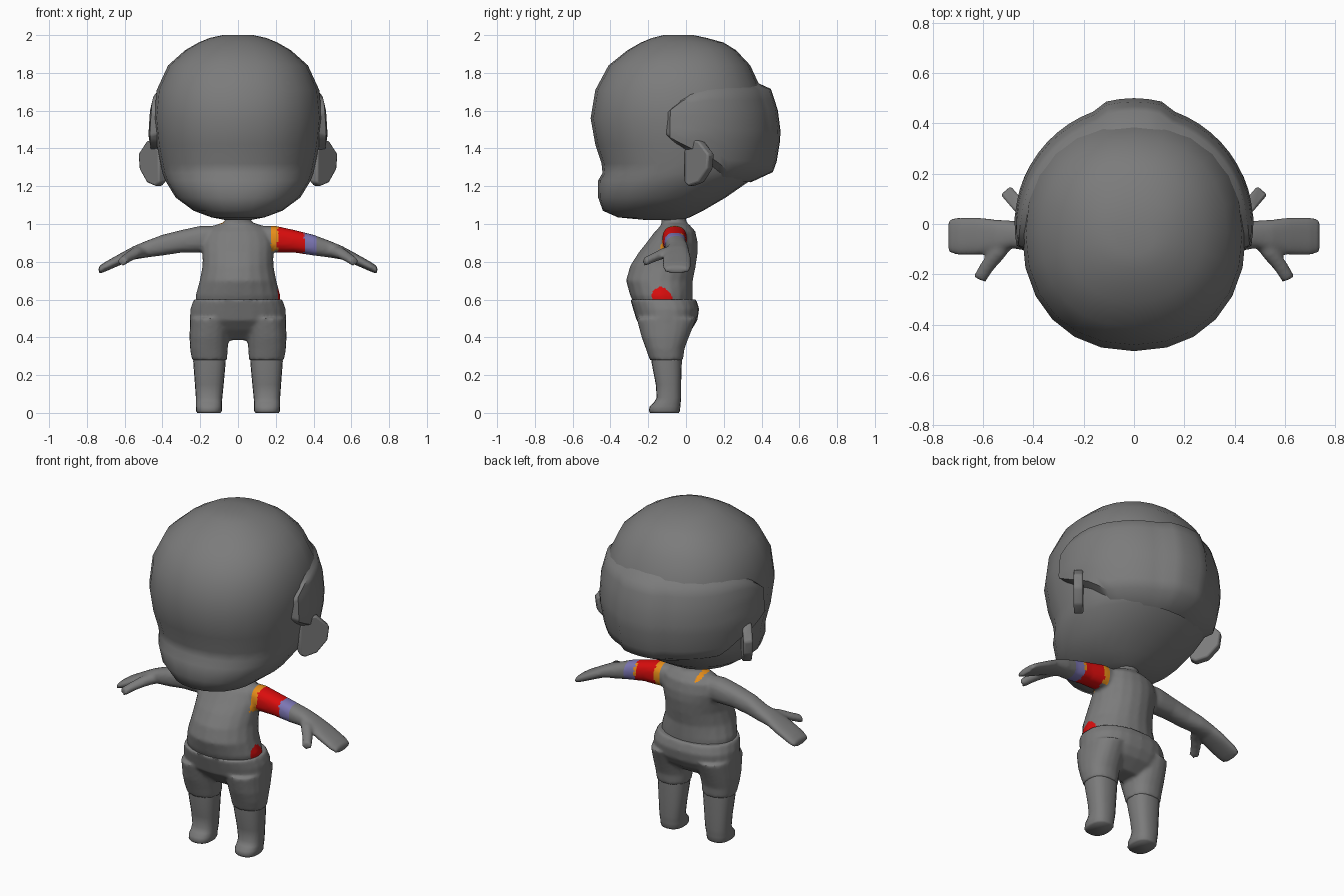
import bpy, bmesh
from math import sin, cos, pi, radians
from mathutils import Vector

cube = bpy.data.objects.get("Cube")
if cube:
    bpy.data.objects.remove(cube, do_unlink=True)


def material(name, color):
    m = bpy.data.materials.new(name)
    m.use_nodes = True
    m.diffuse_color = (*color, 1)
    m.node_tree.nodes["Principled BSDF"].inputs["Base Color"].default_value = (*color, 1)
    return m


grey = material("plain grey", (0.2, 0.2, 0.2))
red = material("sleeve red", (0.7, 0.004, 0.004))
orange = material("trim orange", (0.8, 0.27, 0.01))
purple = material("band purple", (0.2, 0.18, 0.45))


def finish(name, bm, angle=60):
    bmesh.ops.recalc_face_normals(bm, faces=bm.faces)
    me = bpy.data.meshes.new(name)
    bm.to_mesh(me)
    bm.free()
    me.materials.append(grey)
    ob = bpy.data.objects.new(name, me)
    bpy.context.collection.objects.link(ob)
    bpy.ops.object.select_all(action='DESELECT')
    ob.select_set(True)
    bpy.context.view_layer.objects.active = ob
    bpy.ops.object.shade_smooth_by_angle(angle=radians(angle))
    return ob


def loft(bm, sections, n=20, side=1, p=2.0):
    """Skin closed rings given as (centre, u axis, v axis)."""
    def pw(a):
        return abs(a) ** (2 / p) * (1 if a > 0 else -1)
    rings = []
    for c, u, v in sections:
        ring = []
        for i in range(n):
            a = 2 * pi * i / n
            q = Vector(c) + Vector(u) * pw(cos(a)) + Vector(v) * pw(sin(a))
            ring.append(bm.verts.new((q.x * side, q.y, q.z)))
        rings.append(ring)
    for r, s in zip(rings, rings[1:]):
        for i in range(n):
            bm.faces.new((r[i], r[i - 1], s[i - 1], s[i]))
    bm.faces.new(rings[0])
    bm.faces.new(rings[-1])


def level(z, w, front, back, x=0):
    """Horizontal section from half width and front/back limits."""
    return (x, (front + back) / 2, z), (w, 0, 0), (0, (back - front) / 2, 0)


def fuse(ob, voxel, rounds):
    """Blend overlapping volumes into one smooth skin."""
    m = ob.modifiers.new("fuse", 'REMESH')
    m.mode = 'VOXEL'
    m.voxel_size = voxel
    s = ob.modifiers.new("soften", 'SMOOTH')
    s.iterations = rounds
    deps = bpy.context.evaluated_depsgraph_get()
    me = bpy.data.meshes.new_from_object(ob.evaluated_get(deps))
    ob.modifiers.clear()
    ob.data = me
    me.materials.clear()
    me.materials.append(grey)
    me.polygons.foreach_set("use_smooth", [True] * len(me.polygons))


def interp(table, x):
    for (a, *va), (b, *vb) in zip(table, table[1:]):
        if x <= b:
            k = max(0, (x - a) / (b - a))
            return [i + (j - i) * k for i, j in zip(va, vb)]
    return table[-1][1:]


# Head
bm = bmesh.new()
loft(bm, [level(*r) for r in (
    (2.0, .08, -.12, .04), (1.985, .15, -.18, .11), (1.96, .21, -.24, .2),
    (1.92, .28, -.31, .265), (1.84, .37, -.41, .34), (1.71, .43, -.48, .4),
    (1.56, .445, -.505, .43), (1.42, .43, -.48, .42), (1.32, .41, -.447, .4),
    (1.27, .4, -.442, .38), (1.23, .385, -.465, .34), (1.14, .33, -.465, .21),
    (1.07, .235, -.44, .09), (1.035, .14, -.36, .02), (1.02, .06, -.2, -.03))],
    n=24, p=2.2)
finish("head", bm)

# Hair shell wrapped round the back, its border tucked into the head
bm = bmesh.new()
cols, rows, reach = 32, 10, radians(107)
radii = ((1.2, .39, .39), (1.3, .445, .45), (1.47, .475, .478),
         (1.6, .467, .462), (1.73, .435, .42), (1.78, .4, .38))
edges = ((0, 1.22, 1.77), (60, 1.23, 1.76), (75, 1.32, 1.74), (90, 1.38, 1.7), (107, 1.48, 1.57))
grid = []
for i in range(cols + 1):
    t = reach * (2 * i / cols - 1)
    low, high = interp(edges, abs(t) * 180 / pi)
    line = []
    for j in range(rows + 1):
        z = low + (high - low) * j / rows
        w, d = interp(radii, z)
        if i in (0, cols) or j in (0, rows):
            w, d = w - .06, d - .06
        elif abs(t) < .3:
            d += .025
        line.append(bm.verts.new((w * sin(t), d * cos(t), z)))
    grid.append(line)
for a, b in zip(grid, grid[1:]):
    for j in range(rows):
        bm.faces.new((a[j], b[j], b[j + 1], a[j + 1]))
finish("back_hair", bm, 50)

# Ears: thin plates swept outward and back
outline = ((0, 1.38), (.03, 1.45), (.1, 1.44), (.17, 1.37), (.16, 1.29), (.1, 1.22), (.03, 1.2), (0, 1.22))
for name, s in (("left_ear", 1), ("right_ear", -1)):
    bm = bmesh.new()
    out, thick = Vector((.65, .76, 0)), Vector((.76, -.65, 0)) * .026
    base = Vector((.4, .005, 0))
    sheets = []
    for k in (-1, 1):
        pts = [base + out * u + thick * k + Vector((0, 0, z)) for u, z in outline]
        sheets.append([bm.verts.new((q.x * s, q.y, q.z)) for q in pts])
        bm.faces.new(sheets[-1])
    a, b = sheets
    for i in range(len(a)):
        bm.faces.new((a[i], a[i - 1], b[i - 1], b[i]))
    bev = finish(name, bm, 50).modifiers.new("round", 'BEVEL')
    bev.width, bev.segments = .01, 2

# Torso, neck, arms and thumbs blended together
bm = bmesh.new()
loft(bm, [level(*r) for r in (
    (1.08, .065, -.13, 0), (1.01, .07, -.13, 0), (.995, .12, -.13, .02),
    (.96, .17, -.165, .05), (.9, .19, -.21, .062), (.85, .188, -.25, .062),
    (.78, .188, -.295, .052), (.7, .203, -.318, .036), (.62, .225, -.295, .035),
    (.5, .22, -.24, .03))])
arm = ((.08, -.06, .92, .06, .07), (.2, -.06, .92, .066, .07), (.3, -.06, .908, .06, .06),
       (.4, -.055, .888, .056, .055), (.48, -.042, .868, .055, .045), (.55, -.046, .848, .064, .036),
       (.62, -.048, .815, .075, .031), (.7, -.048, .775, .075, .026), (.738, -.048, .755, .066, .02))
thumb = ((.5, -.05, .858, .035), (.545, -.12, .845, .03), (.58, -.165, .825, .026), (.615, -.22, .8, .024))
for s in (1, -1):
    loft(bm, [((x, y, z), (0, hy, 0), (0, 0, hz)) for x, y, z, hy, hz in arm], side=s, p=2.4)
    loft(bm, [((x, y, z), (r, .5 * r, 0), (0, 0, r)) for x, y, z, r in thumb], n=12, side=s)
body = finish("upper_body", bm)
fuse(body, .01, 4)
for m in (red, orange, purple):
    body.data.materials.append(m)
for f in body.data.polygons:
    x, y, z = f.center
    if .175 < x < .21 and z > .86:
        f.material_index = 2
    elif .21 <= x < .35:
        f.material_index = 2 if x > .335 and y > -.03 and z > .88 else 1
    elif .35 <= x < .415:
        f.material_index = 3
    elif -.1 < x < -.075 and z > .97 and y > -.09:
        f.material_index = 2

# Trousers: hips and two upper legs blended together
bm = bmesh.new()
loft(bm, [level(*r) for r in (
    (.6, .236, -.295, .055), (.55, .252, -.28, .07), (.49, .256, -.262, .06),
    (.44, .24, -.215, .03), (.385, .14, -.15, -.04))], n=24, p=2.3)
for s in (1, -1):
    loft(bm, [level(*r) for r in (
        (.5, .108, -.262, .055, .146), (.4, .104, -.235, .015, .153), (.34, .1, -.213, -.008, .154),
        (.28, .093, -.192, -.015, .151))], side=s, p=2.3)
fuse(finish("trousers", bm), .01, 4)

# Lower legs with small feet
for name, s in (("left_leg", 1), ("right_leg", -1)):
    bm = bmesh.new()
    loft(bm, [level(*r) for r in (
        (.34, .085, -.18, -.025, .151), (.27, .086, -.183, -.022, .151), (.15, .076, -.16, -.026, .152),
        (.08, .07, -.155, -.026, .153), (.055, .069, -.17, -.028, .154), (.035, .069, -.192, -.03, .154),
        (.01, .068, -.197, -.032, .154), (0, .062, -.19, -.038, .154))], side=s, p=2.5)
    finish(name, bm)
